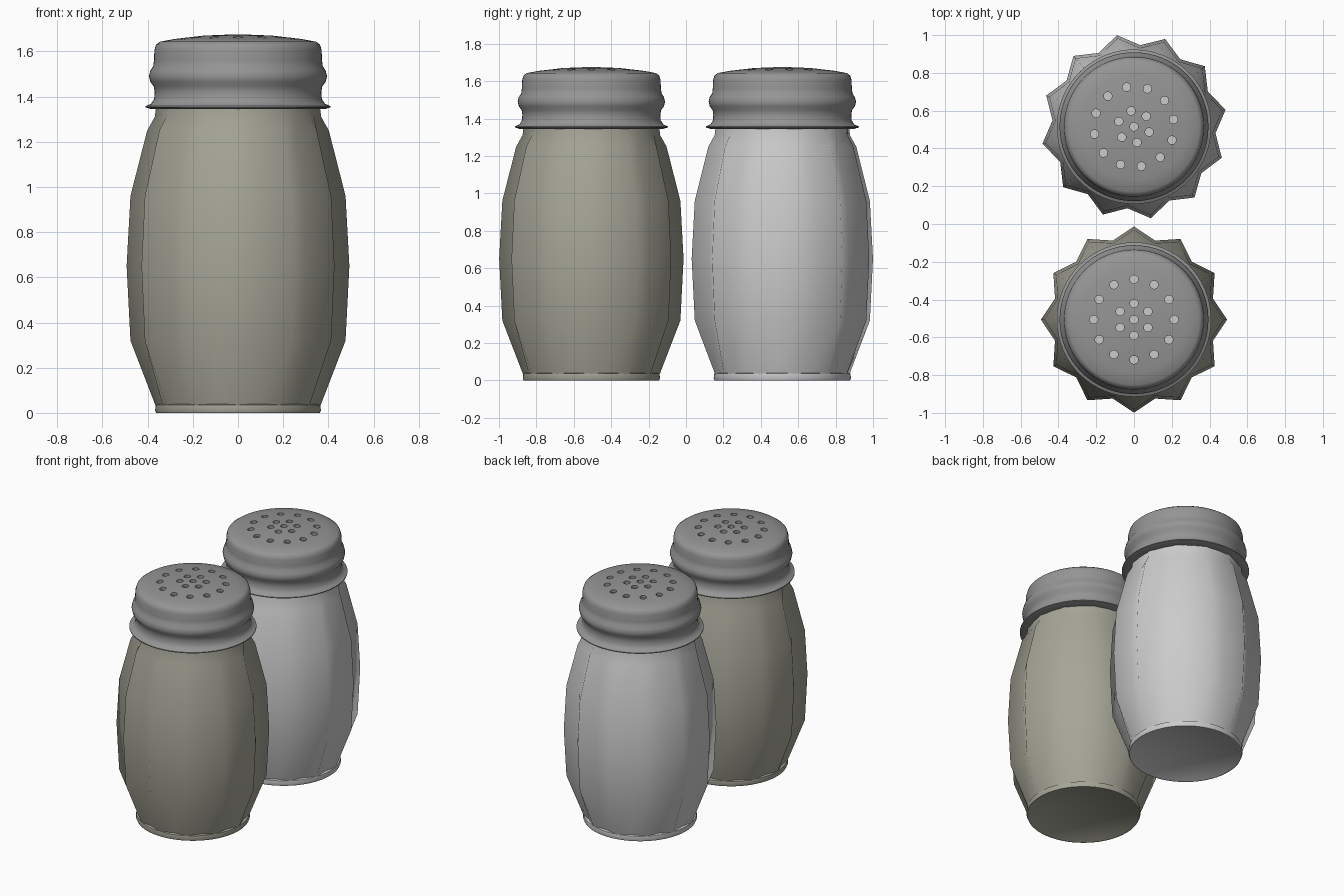
import bpy, bmesh, math
from math import sin, cos, pi, radians

if "Cube" in bpy.data.objects:
    bpy.data.objects.remove(bpy.data.objects["Cube"])


def material(name, color):
    m = bpy.data.materials.new(name)
    m.diffuse_color = color
    m.use_nodes = True
    m.node_tree.nodes["Principled BSDF"].inputs["Base Color"].default_value = m.diffuse_color
    return m


def loft(name, rings, sides, mat=None, angle=None):
    """Rings of (z, tip radius, valley radius); radius 0 makes a pole."""
    bm = bmesh.new()
    rows = []
    for z, tip, valley in rings:
        if tip == 0:
            rows.append([bm.verts.new((0, 0, z))] * sides)
            continue
        row = []
        for i in range(sides):
            r, a = (valley if i % 2 else tip), 2 * pi * i / sides
            row.append(bm.verts.new((r * cos(a), r * sin(a), z)))
        rows.append(row)
    for lo, hi in zip(rows, rows[1:]):
        for i in range(sides):
            j = (i + 1) % sides
            corners = list(dict.fromkeys((lo[i], lo[j], hi[j], hi[i])))
            if len(corners) > 2:      # two poles in a row make no face
                bm.faces.new(corners)
    bmesh.ops.remove_doubles(bm, verts=bm.verts, dist=1e-5)
    bmesh.ops.recalc_face_normals(bm, faces=bm.faces)
    me = bpy.data.meshes.new(name)
    bm.to_mesh(me)
    bm.free()
    ob = bpy.data.objects.new(name, me)
    bpy.context.collection.objects.link(ob)
    if mat:
        me.materials.append(mat)
    smooth(ob, angle)
    return ob


def smooth(ob, angle=None):
    bpy.ops.object.select_all(action='DESELECT')
    ob.select_set(True)
    bpy.context.view_layer.objects.active = ob
    if angle is None:
        bpy.ops.object.shade_smooth()
    else:
        bpy.ops.object.shade_smooth_by_angle(angle=radians(angle))


def revolve(name, profile, mat=None, angle=40):
    return loft(name, [(z, r, r) for r, z in profile], 64, mat, angle)


def punch_holes(lid):
    spots = [(0, 0)]
    spots += [(0.085 * cos(pi / 6 + k * pi / 3), 0.085 * sin(pi / 6 + k * pi / 3)) for k in range(6)]
    spots += [(0.213 * cos(k * pi / 6), 0.213 * sin(k * pi / 6)) for k in range(12)]
    bm = bmesh.new()
    for x, y in spots:
        made = bmesh.ops.create_cone(bm, cap_ends=True, segments=16, radius1=0.022,
                                     radius2=0.022, depth=0.2)
        bmesh.ops.translate(bm, verts=made['verts'], vec=(x, y, 1.66))
    me = bpy.data.meshes.new("hole_cutter")
    bm.to_mesh(me)
    bm.free()
    cutter = bpy.data.objects.new("hole_cutter", me)
    cutter.hide_render = True
    bpy.context.collection.objects.link(cutter)
    mod = lid.modifiers.new("holes", 'BOOLEAN')
    mod.operation, mod.solver, mod.object = 'DIFFERENCE', 'EXACT', cutter
    bpy.context.view_layer.objects.active = lid
    bpy.ops.object.modifier_apply(modifier=mod.name)
    bpy.data.objects.remove(cutter)
    smooth(lid, 40)


metal = material("lid_metal", (0.30, 0.30, 0.30, 1))
brown = material("pepper_body", (0.38, 0.375, 0.31, 1))

# z, ridge radius, groove radius of the twelve-ridged jar
BODY = [(0.032, 0.365, 0.345), (0.32, 0.476, 0.415), (0.65, 0.493, 0.433),
        (0.96, 0.476, 0.418), (1.25, 0.402, 0.352), (1.31, 0.368, 0.350),
        (1.36, 0.362, 0.350)]
# radius, z of the rounded foot
FOOT = [(0, 0.004), (0.345, 0.004), (0.35, 0), (0.362, 0), (0.367, 0.012),
        (0.364, 0.036), (0.34, 0.042)]
# radius, z of the lid: outside from flange to dome, then the inside back down
LID = [(0.385, 1.345), (0.409, 1.352), (0.409, 1.358), (0.385, 1.368), (0.371, 1.39),
       (0.369, 1.42), (0.373, 1.445), (0.388, 1.465), (0.394, 1.49), (0.388, 1.515),
       (0.375, 1.535), (0.372, 1.56), (0.370, 1.605), (0.363, 1.63), (0.345, 1.643),
       (0.28, 1.655), (0.15, 1.67), (0, 1.676),
       (0, 1.656), (0.15, 1.65), (0.28, 1.636), (0.34, 1.62), (0.35, 1.60),
       (0.352, 1.40), (0.355, 1.345), (0.385, 1.345)]


def shaker(prefix, y, turn, body_mat):
    body = loft(prefix + "_body", BODY, 24, body_mat)
    foot = revolve(prefix + "_foot", FOOT, body_mat)
    lid = revolve(prefix + "_lid", LID, metal)
    punch_holes(lid)
    # pale filling seen through the holes
    fill = revolve(prefix + "_contents", [(0.35, 1.36), (0, 1.36)])
    for ob in (body, foot, lid, fill):
        ob.location.y = y
        ob.rotation_euler.z = radians(turn)


shaker("pepper", -0.506, 0, brown)
shaker("salt", 0.515, 10.5, None)
